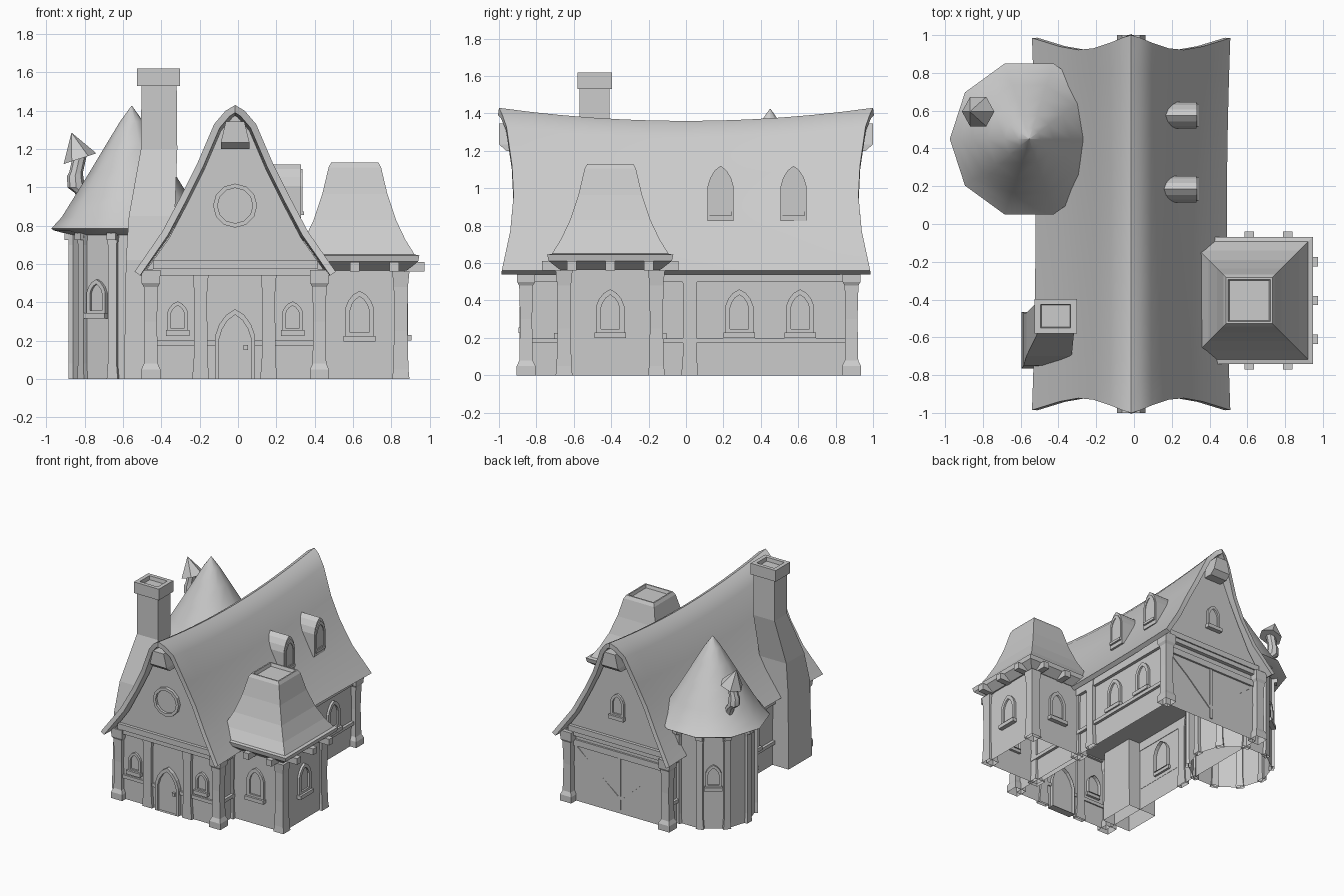
import bpy, bmesh, math
from mathutils import Matrix, Vector

if "Cube" in bpy.data.objects:
    bpy.data.objects.remove(bpy.data.objects["Cube"], do_unlink=True)

grey = bpy.data.materials.new("plain_grey")
grey.use_nodes = True
grey.diffuse_color = (0.6, 0.6, 0.6, 1)
grey.node_tree.nodes["Principled BSDF"].inputs["Base Color"].default_value = (0.6, 0.6, 0.6, 1)

MID = -0.015          # centre line of the main house
DIRS = {"front": 0, "right": 90, "back": 180, "left": -90}


def finish(name, bm, smooth=None, matrix=None):
    bmesh.ops.recalc_face_normals(bm, faces=bm.faces)
    mesh = bpy.data.meshes.new(name)
    bm.to_mesh(mesh)
    bm.free()
    mesh.materials.append(grey)
    obj = bpy.data.objects.new(name, mesh)
    bpy.context.collection.objects.link(obj)
    if matrix:
        obj.matrix_world = matrix
    if smooth:
        bpy.ops.object.select_all(action='DESELECT')
        obj.select_set(True)
        bpy.context.view_layer.objects.active = obj
        bpy.ops.object.shade_smooth_by_angle(angle=math.radians(smooth))
    return obj


def loft(name, rings, n=4, bottom=False, top=True, smooth=None, matrix=None):
    """Skin rings of (centre x, centre y, half x, half y, z)."""
    bm = bmesh.new()
    k = math.sqrt(2) if n == 4 else 1
    start = math.pi / 4 if n == 4 else 0
    loops = []
    for cx, cy, rx, ry, z in rings:
        loops.append([bm.verts.new((cx + k * rx * math.cos(start + math.tau * i / n),
                                    cy + k * ry * math.sin(start + math.tau * i / n), z))
                      for i in range(n)])
    for a, b in zip(loops, loops[1:]):
        for i in range(n):
            j = (i + 1) % n
            bm.faces.new((a[i], a[j], b[j], b[i]))
    if bottom:
        bm.faces.new(loops[0][::-1])
    if top:
        bm.faces.new(loops[-1])
    return finish(name, bm, smooth, matrix)


def box(name, lo, hi, matrix=None, bottom=True):
    cx, cy = (lo[0] + hi[0]) / 2, (lo[1] + hi[1]) / 2
    rx, ry = (hi[0] - lo[0]) / 2, (hi[1] - lo[1]) / 2
    return loft(name, [(cx, cy, rx, ry, lo[2]), (cx, cy, rx, ry, hi[2])], bottom=bottom, matrix=matrix)


def facing(x, y, z, angle):
    return Matrix.Translation((x, y, z)) @ Matrix.Rotation(math.radians(angle), 4, 'Z')


def framed(name, outer, inner, depth, pane, matrix):
    """Raised frame between two outlines in x, z, with a sunken pane."""
    bm = bmesh.new()
    rows = [[bm.verts.new((x, y, z)) for x, z in pts]
            for pts, y in ((outer, 0.03), (outer, -depth), (inner, -depth), (inner, -pane))]
    n = len(outer)
    for a, b in zip(rows, rows[1:]):
        for i in range(n):
            j = (i + 1) % n
            bm.faces.new((a[i], a[j], b[j], b[i]))
    bm.faces.new(rows[-1])
    return finish(name, bm, matrix=matrix)


def arch(w, h, z0=0):
    s = z0 + (h - z0) * 0.62
    r = h - s
    half = [(w, z0), (w, s), (0.8 * w, s + 0.42 * r), (0.45 * w, s + 0.78 * r)]
    return half + [(0, h)] + [(-x, z) for x, z in reversed(half)]


def arched_window(name, x, y, z, angle, w, h, sill=True):
    m = facing(x, y, z, angle)
    framed(name, arch(w, h), arch(w * 0.66, h - w * 0.4, w * 0.3), 0.018, 0.004, m)
    if sill:
        box(name + "_sill", (-w * 1.12, -0.035, -0.025), (w * 1.12, 0.02, 0.005), m)


def prism(name, pts, y0, y1, matrix=None):
    bm = bmesh.new()
    a, b = [[bm.verts.new((x, y, z)) for x, z in pts] for y in (y0, y1)]
    n = len(pts)
    for i in range(n):
        bm.faces.new((a[i], a[(i + 1) % n], b[(i + 1) % n], b[i]))
    bm.faces.new(a)
    bm.faces.new(b)
    return finish(name, bm, matrix=matrix)


# Main walls and corner posts
box("main_walls", (MID - 0.435, -0.86, 0), (MID + 0.435, 0.87, 0.57), bottom=False)
POST = [(0.05, 0), (0.05, 0.05), (0.036, 0.08), (0.032, 0.3), (0.037, 0.48), (0.048, 0.5), (0.05, 0.57)]
for sx in (-1, 1):
    for y in (-0.855, 0.885):
        loft("corner_post", [(MID + sx * 0.44, y, r, r, z) for r, z in POST])

# Wall posts and rails
for x in (-0.195, 0.16):
    loft("front_post", [(x, -0.865, r, 0.02, z) for r, z in ((0.044, 0), (0.035, 0.12), (0.034, 0.45), (0.042, 0.56))])
for x in (MID - 0.445, MID + 0.445):
    loft("side_post", [(x, 0.02, 0.02, r, z) for r, z in ((0.045, 0), (0.036, 0.12), (0.036, 0.48), (0.045, 0.56))])
    box("side_rail", (x - 0.012, -0.85, 0.172), (x + 0.012, 0.87, 0.2))
    box("side_top_beam", (x - 0.014, -0.85, 0.5), (x + 0.014, 0.87, 0.57))
for x0, x1 in ((MID - 0.43, -0.12), (0.09, MID + 0.43)):
    box("front_rail", (x0, -0.875, 0.172), (x1, -0.85, 0.2))
box("back_rail", (MID - 0.43, 0.86, 0.45), (MID + 0.43, 0.885, 0.5))
box("back_middle_stud", (MID - 0.012, 0.86, 0.03), (MID + 0.012, 0.878, 0.46))
for s in (-1, 1):
    prism("back_brace", [(MID + s * 0.41, 0.45), (MID + s * 0.385, 0.45),
                         (MID, 0.1), (MID, 0.13)][::1], 0.86, 0.877)

# Sagging main roof: distance from ridge, height, end overhang
ROOF = [(0, 1.43, 1.0), (0.05, 1.4, 0.985), (0.11, 1.33, 0.96), (0.2, 1.12, 0.93),
        (0.28, 0.96, 0.922), (0.38, 0.77, 0.94), (0.525, 0.56, 0.985)]
section = [(-d, z, e) for d, z, e in reversed(ROOF[1:])] + ROOF
bm = bmesh.new()
grid = []
for k in range(13):
    t = k / 6 - 1
    dip = 0.07 * (1 - t * t)
    grid.append([bm.verts.new((MID + d * (1 - dip * 0.5), t * e, z - dip * (z - 0.56) / 0.87))
                 for d, z, e in section])
for a, b in zip(grid, grid[1:]):
    for i in range(len(section) - 1):
        bm.faces.new((a[i], a[i + 1], b[i + 1], b[i]))
bmesh.ops.recalc_face_normals(bm, faces=bm.faces)
bmesh.ops.solidify(bm, geom=bm.faces[:], thickness=0.035)
finish("main_roof", bm, smooth=40)

# Gables, beams and ridge beam
inner = [(max(0, abs(d) - 0.035) * (1 if d > 0 else -1) + MID, z - 0.035) for d, z, _ in section]
inner[0], inner[-1] = (MID - 0.47, 0.56), (MID + 0.47, 0.56)
for name, y0, y1 in (("front_gable", -0.88, -0.84), ("back_gable", 0.85, 0.89)):
    prism(name, inner, y0, y1)
for y, s in ((-0.88, -1), (0.89, 1)):
    box("gable_beam", (MID - 0.43, y - 0.025, 0.575), (MID + 0.43, y + 0.025, 0.62))
    box("gable_lower_beam", (MID - 0.46, y - 0.015, 0.54), (MID + 0.46, y + 0.015, 0.575))
    loft("ridge_beam_end", [(MID, s * 0.9, 0.075, 0.06, 1.2), (MID, s * 0.92, 0.075, 0.08, 1.235),
                            (MID, s * 0.92, 0.048, 0.08, 1.345)], bottom=True)


def circle(r):
    return [(r * math.cos(math.tau * i / 12), r * math.sin(math.tau * i / 12)) for i in range(12)]


framed("round_window", circle(0.115), circle(0.092), 0.025, 0.005, facing(MID, -0.88, 0.905, 0))
arched_window("back_gable_window", MID, 0.89, 0.8, 180, 0.06, 0.18)

# Door
door = facing(MID, -0.86, 0, 0)
framed("door", arch(0.104, 0.365), arch(0.084, 0.335, 0.001), 0.03, 0.008, door)
box("door_handle", (0.045, -0.03, 0.152), (0.068, 0, 0.177), door)

# Main windows
for x in (-0.315, 0.285):
    arched_window("front_window", x, -0.86, 0.25, 0, 0.055, 0.155)
for y in (0.285, 0.61):
    arched_window("right_window", MID + 0.435, y, 0.225, 90, 0.075, 0.235)
arched_window("left_window", MID - 0.435, -0.2, 0.225, -90, 0.075, 0.235)

# Dormers
for y in (0.185, 0.575):
    m = facing(0.325, y, 0.825, 90)
    prism("dormer_body", arch(0.07, 0.295), -0.005, 0.2, m)
    framed("dormer_window", arch(0.062, 0.27, 0.03), arch(0.045, 0.24, 0.055), 0.012, 0.006, m)
    box("dormer_sill", (-0.06, -0.02, 0.03), (0.06, 0.02, 0.05), m)

# Side wing
WX, WY = 0.61, -0.405
box("wing_walls", (0.38, WY - 0.265, 0), (0.87, WY + 0.265, 0.6), bottom=False)
for x in (0.4, 0.85):
    for s in (-1, 1):
        loft("wing_post", [(x, WY + s * 0.247, r, r, z) for r, z in
                           ((0.045, 0), (0.04, 0.05), (0.035, 0.25), (0.037, 0.48), (0.045, 0.56))])
WING = [(0.27, 0.565), (0.33, 0.612), (0.337, 0.645), (0.312, 0.65), (0.265, 0.725), (0.215, 0.83),
        (0.17, 0.965), (0.137, 1.105), (0.123, 1.13), (0.112, 1.13), (0.105, 1.105)]
loft("wing_roof", [(WX, WY, r, r, z) for r, z in WING], bottom=True)
for d in (-0.205, 0, 0.205):
    box("wing_roof_bracket", (0.8, WY + d - 0.025, 0.56), (0.975, WY + d + 0.025, 0.61))
    if d >= 0:
        box("wing_roof_bracket", (WX + d - 0.025, WY - 0.365, 0.56), (WX + d + 0.025, WY + 0.365, 0.61))
arched_window("wing_right_window", 0.87, WY, 0.225, 90, 0.075, 0.235)
arched_window("wing_front_window", 0.635, WY - 0.265, 0.22, 0, 0.075, 0.24)
arched_window("wing_back_window", 0.635, WY + 0.265, 0.22, 180, 0.075, 0.24)

# Leaning chimney
loft("chimney", [(-0.47, -0.615, 0.125, 0.15, 0), (-0.465, -0.61, 0.12, 0.14, 0.62),
                 (-0.45, -0.585, 0.12, 0.115, 0.85), (-0.412, -0.49, 0.095, 0.08, 1.2),
                 (-0.412, -0.49, 0.092, 0.08, 1.53)])
loft("chimney_cap", [(-0.415, -0.488, rx, ry, z) for rx, ry, z in
                     ((0.112, 0.092, 1.53), (0.112, 0.092, 1.62), (0.08, 0.062, 1.62), (0.075, 0.058, 1.59))],
     bottom=True)

# Round turret with ten sides
TX, TY = -0.555, 0.45
loft("turret_walls", [(TX, TY, 0.315, 0.315, z) for z in (0, 0.8)], n=10)
CONE = [(0.31, 0.75), (0.405, 0.775), (0.42, 0.785), (0.365, 0.845), (0.3, 0.95), (0.22, 1.08),
        (0.13, 1.23), (0.06, 1.345), (0.002, 1.425)]
loft("turret_roof", [(TX, TY, r, r, z) for r, z in CONE], n=10, bottom=True, smooth=50)
for i in range(10):
    m = facing(TX, TY, 0, 36 * i + 90)
    loft("turret_post", [(0, -0.31, r, 0.02, z) for r, z in ((0.03, 0), (0.024, 0.08), (0.024, 0.7), (0.03, 0.75))],
         matrix=m)
    box("turret_bracket", (-0.025, -0.35, 0.725), (0.025, -0.25, 0.77), m)
for phi in (126, 234):
    a = math.radians(phi)
    arched_window("turret_window", TX + 0.3 * math.cos(a), TY + 0.3 * math.sin(a), 0.34, phi + 90, 0.06, 0.18)

# Crooked stove pipe with a tilted hat
loft("stove_pipe", [(x, 0.595, r, r, z) for x, r, z in
                    ((-0.79, 0.035, 0.9), (-0.815, 0.036, 0.97), (-0.845, 0.046, 1.0), (-0.85, 0.042, 1.06),
                     (-0.845, 0.036, 1.08), (-0.825, 0.036, 1.17))], n=8, smooth=35)
tilt = Matrix.Translation((-0.825, 0.595, 1.15)) @ Matrix.Rotation(math.radians(-18), 4, 'Y')
loft("stove_pipe_hat", [(0, 0, 0.09, 0.09, 0), (0, 0, 0.002, 0.002, 0.14)], n=6, bottom=True, matrix=tilt)
